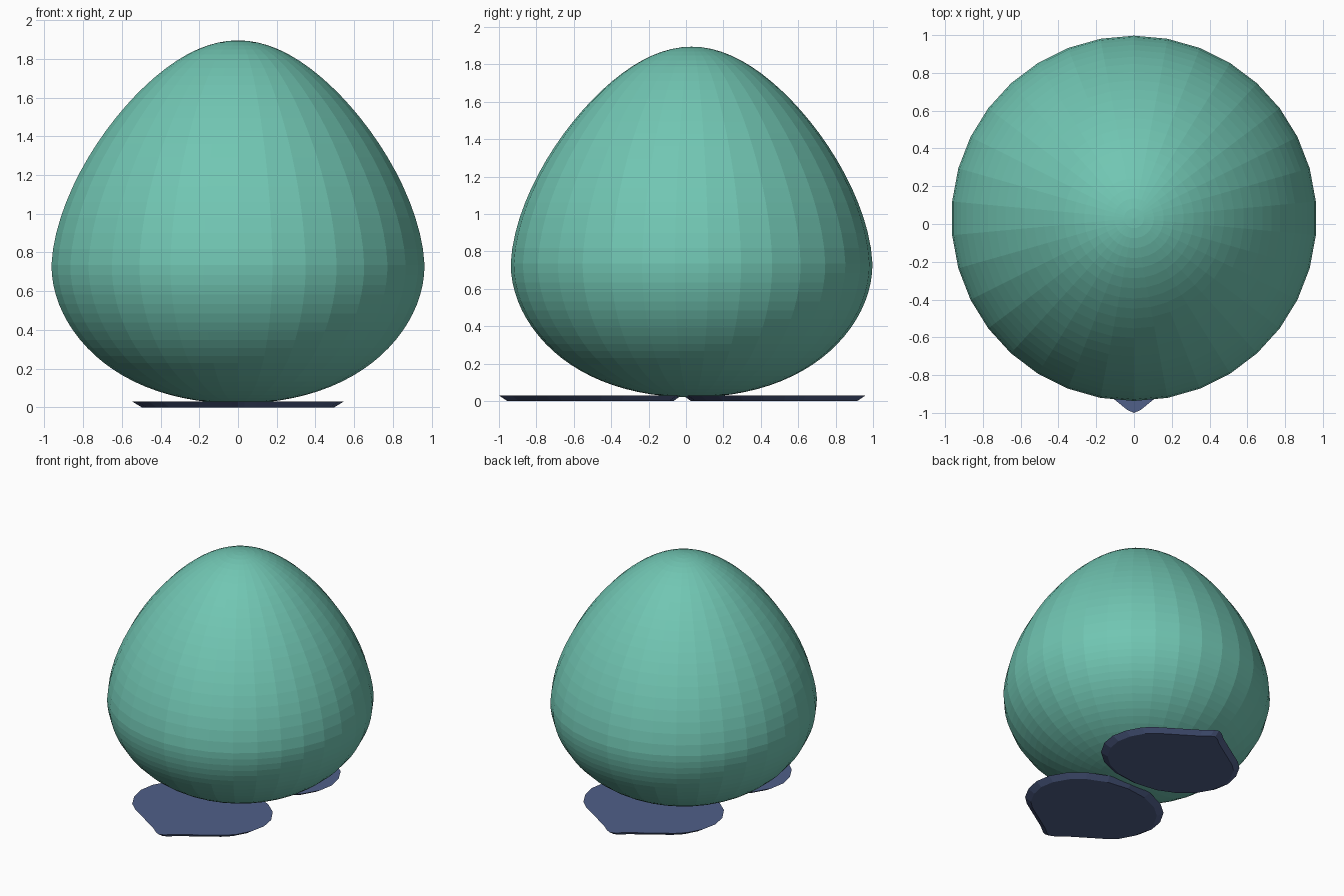
import bpy, bmesh
from math import sin, cos, pi

if "Cube" in bpy.data.objects:
    bpy.data.objects.remove(bpy.data.objects["Cube"])


def material(name, colour):
    m = bpy.data.materials.new(name)
    m.diffuse_color = (*colour, 1)
    m.use_nodes = True
    m.node_tree.nodes["Principled BSDF"].inputs["Base Color"].default_value = m.diffuse_color
    return m


def add_object(name, bm, mat):
    bmesh.ops.recalc_face_normals(bm, faces=bm.faces)
    me = bpy.data.meshes.new(name)
    bm.to_mesh(me)
    bm.free()
    me.materials.append(mat)
    ob = bpy.data.objects.new(name, me)
    bpy.context.collection.objects.link(ob)
    return ob


def bridge(bm, a, b):
    n = len(a)
    for i in range(n):
        bm.faces.new((a[i], a[(i + 1) % n], b[(i + 1) % n], b[i]))


teal = material("teal", (0.165, 0.565, 0.45))
navy = material("navy", (0.08, 0.115, 0.25))

# Egg body: full rounded base below the widest ring, tapering dome above it
SEG, RINGS = 34, 44
R, Y0, Z0, UP, DOWN = 0.967, 0.03, 0.735, 1.16, 0.715
bm = bmesh.new()
rows = []
for k in range(1, RINGS):
    t, r = -cos(pi * k / RINGS), R * sin(pi * k / RINGS)
    z = Z0 + t * (UP if t > 0 else DOWN)
    r *= 1 - 0.24 * t ** 1.4 if t > 0 else 1 + 0.06 * t * t * t * t
    angles = [pi / 2 + 2 * pi * i / SEG for i in range(SEG)]
    rows.append([bm.verts.new((r * cos(a), Y0 + r * sin(a), z)) for a in angles])
for a, b in zip(rows, rows[1:]):
    bridge(bm, a, b)
for row, z in ((rows[0], Z0 - DOWN), (rows[-1], Z0 + UP)):
    pole = bm.verts.new((0, Y0, z))
    for i in range(SEG):
        bm.faces.new((row[i], row[(i + 1) % SEG], pole))
add_object("egg_body", bm, teal)

# Feet: thin shield-shaped pads, point outwards, narrower underneath
half = [(0.035, -0.985), (0.1, -0.932), (0.25, -0.835), (0.39, -0.745), (0.46, -0.68),
        (0.52, -0.57), (0.545, -0.45), (0.525, -0.33), (0.455, -0.21), (0.35, -0.12), (0.19, -0.05)]
outline = [(0, -1.0)] + half + [(0, -0.025)] + [(-x, y) for x, y in reversed(half)]
MID = -0.5


def foot(name, flip):
    bm = bmesh.new()

    def ring(z, sx, sy):
        pts = [(x * sx, MID + (y - MID) * sy) for x, y in outline]
        return [bm.verts.new((x, -0.04 - y if flip else y, z)) for x, y in pts]

    top, low = ring(0.03, 1, 1), ring(0, 0.91, 0.91)
    bridge(bm, low, top)
    bm.faces.new(top)
    bm.faces.new(low)
    add_object(name, bm, navy)


foot("front_foot", False)
foot("back_foot", True)
